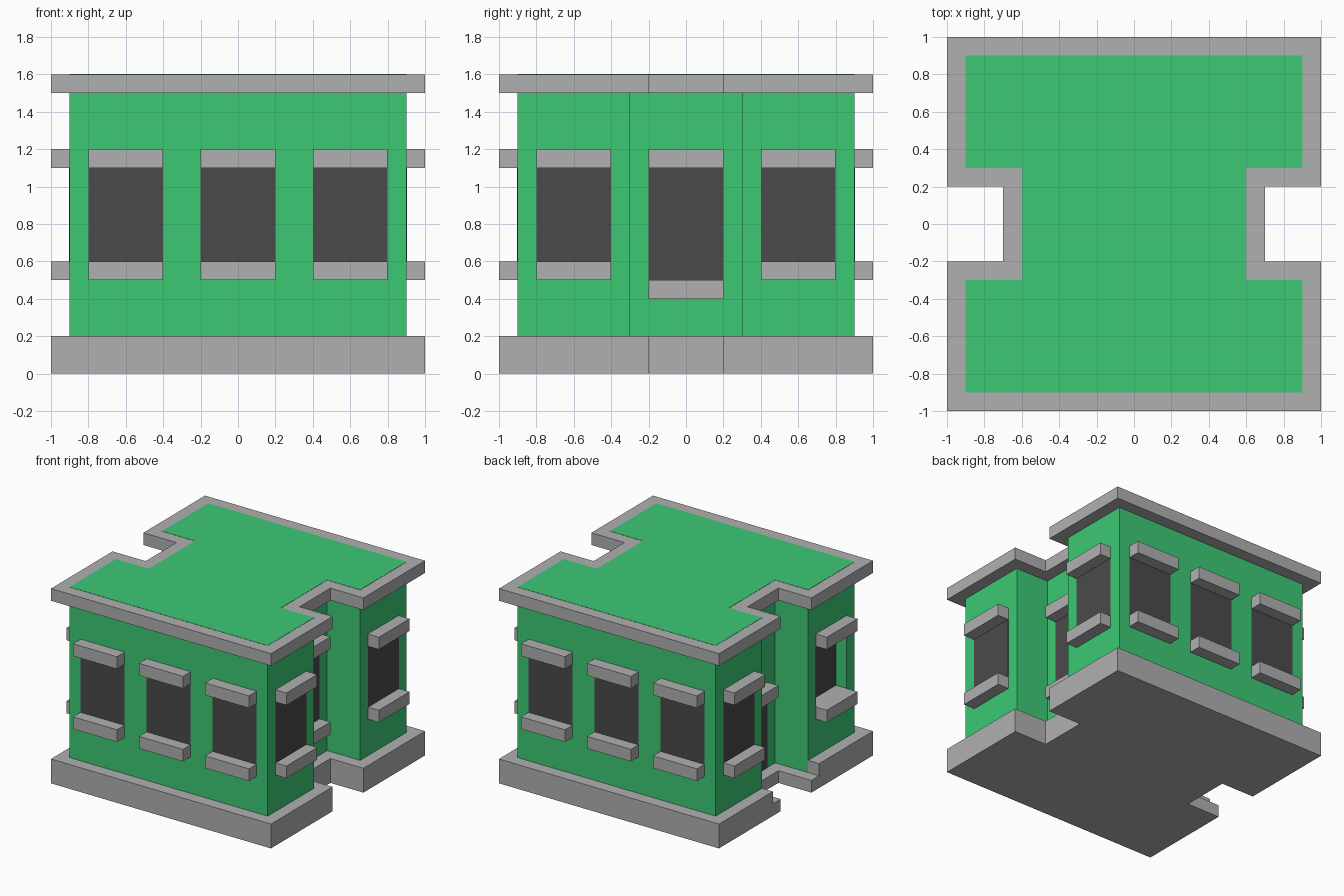
import bpy, bmesh

if "Cube" in bpy.data.objects:
    bpy.data.objects.remove(bpy.data.objects["Cube"])


def material(name, rgb):
    m = bpy.data.materials.new(name)
    m.diffuse_color = (*rgb, 1)
    m.use_nodes = True
    m.node_tree.nodes["Principled BSDF"].inputs["Base Color"].default_value = m.diffuse_color
    return m


GREEN = material("green wall", (0.047, 0.584, 0.178))
GREY = material("grey stone", (0.434, 0.434, 0.434))
DARK = material("dark glass", (0.069, 0.069, 0.069))


def prism(name, outline, z0, z1, mat):
    """Extrude a flat outline from z0 up to z1."""
    bm = bmesh.new()
    base = bm.faces.new([bm.verts.new((x, y, z0)) for x, y in outline])
    top = bmesh.ops.extrude_face_region(bm, geom=[base])["geom"]
    verts = [g for g in top if isinstance(g, bmesh.types.BMVert)]
    bmesh.ops.translate(bm, verts=verts, vec=(0, 0, z1 - z0))
    bmesh.ops.recalc_face_normals(bm, faces=bm.faces)
    mesh = bpy.data.meshes.new(name)
    bm.to_mesh(mesh)
    bm.free()
    mesh.materials.append(mat)
    ob = bpy.data.objects.new(name, mesh)
    bpy.context.collection.objects.link(ob)
    return ob


def box(name, xs, ys, zs, mat):
    (x0, x1), (y0, y1) = sorted(xs), sorted(ys)
    return prism(name, [(x0, y0), (x1, y0), (x1, y1), (x0, y1)], *zs, mat)


def h_shape(outer, notch_x, notch_y):
    """Square outline with a notch in the middle of both sides."""
    right = [(outer, -outer), (outer, -notch_y), (notch_x, -notch_y),
             (notch_x, notch_y), (outer, notch_y), (outer, outer)]
    return right + [(-x, -y) for x, y in right]


def opening(name, axis, side, wall, along, z0, z1, sill=True, recess=0.0):
    """Dark pane with a lintel and a sill on the wall facing side*axis."""
    span = (along - 0.2, along + 0.2)

    def part(label, d0, d1, zs, mat):
        depth = (side * d0, side * d1)
        xs, ys = (depth, span) if axis == "x" else (span, depth)
        box(f"{name}_{label}", xs, ys, zs, mat)

    back = wall - recess
    part("pane", back - 0.004, back + 0.003, (z0, z1), DARK)
    part("lintel", back, wall + 0.1, (z1, z1 + 0.1), GREY)
    if sill:
        part("sill", back, wall + 0.1, (z0 - 0.1, z0), GREY)


# Base: low slab, and an upper slab lowered around the doorway on the left
outline = h_shape(1, 0.7, 0.2)
prism("base_slab", outline, 0, 0.1, GREY)
doorway = [(-1, 0.3), (-0.9, 0.3), (-0.9, 0.35), (-0.55, 0.35),
           (-0.55, -0.35), (-0.9, -0.35), (-0.9, -0.3), (-1, -0.3)]
prism("base_upper", outline[:6] + [(-1, 1)] + doorway + [(-1, -1)], 0.1, 0.2, GREY)

# Walls, with one deep window cut into the left side
walls = prism("walls", h_shape(0.9, 0.6, 0.3), 0.1, 1.5, GREEN)
cutter = box("window_cutter", (-1, -0.8), (-0.8, -0.4), (0.5, 1.2), GREEN)
cutter.hide_render = True
cutter.hide_viewport = True
mod = walls.modifiers.new("deep window", "BOOLEAN")
mod.operation = "DIFFERENCE"
mod.solver = "EXACT"
mod.object = cutter

# Roof slab with a green field on top
prism("roof_slab", outline, 1.5, 1.6, GREY)
prism("roof_field", h_shape(0.9, 0.6, 0.3), 1.598, 1.602, GREEN)

# Windows on the front and back
for side, label in ((-1, "front"), (1, "back")):
    for i, x in enumerate((-0.6, 0, 0.6)):
        opening(f"{label}_window_{i + 1}", "y", side, 0.9, x, 0.6, 1.1)

# Windows on the right and left wings
for side, label in ((1, "right"), (-1, "left")):
    for y in (-0.6, 0.6):
        deep = 0.1 if side < 0 and y < 0 else 0
        opening(f"{label}_window_{'front' if y < 0 else 'back'}", "x", side,
                0.9, y, 0.6, 1.1, recess=deep)

# Tall window in the right notch, door in the left notch
opening("right_notch_window", "x", 1, 0.6, 0, 0.5, 1.1)
opening("left_door", "x", -1, 0.6, 0, 0.1, 0.7, sill=False)
